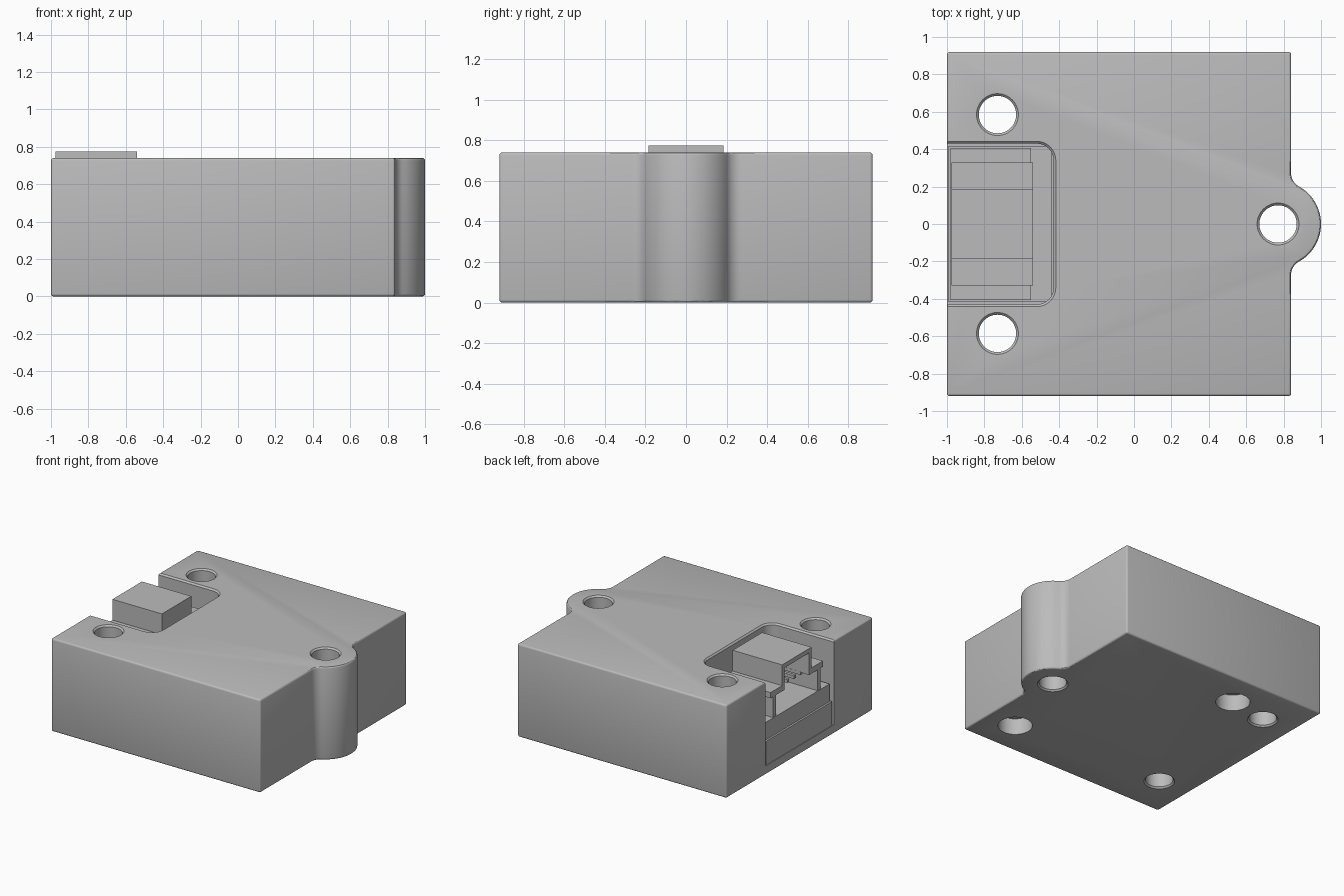
import bpy, bmesh
from math import sin, cos, pi, atan2, radians

if "Cube" in bpy.data.objects:
    bpy.data.objects.remove(bpy.data.objects["Cube"])

grey = bpy.data.materials.new("plain grey")
grey.use_nodes = True
grey.diffuse_color = (0.5, 0.5, 0.5, 1)
grey.node_tree.nodes["Principled BSDF"].inputs["Base Color"].default_value = (0.5, 0.5, 0.5, 1)


def loft(name, layers):
    """Closed solid through stacked outlines: [(points, z), ...]."""
    bm = bmesh.new()
    rings = [[bm.verts.new((x, y, z)) for x, y in pts] for pts, z in layers]
    for a, b in zip(rings, rings[1:]):
        for i in range(len(a)):
            j = (i + 1) % len(a)
            bm.faces.new((a[i], a[j], b[j], b[i]))
    bm.faces.new(rings[0][::-1])
    bm.faces.new(rings[-1])
    bmesh.ops.recalc_face_normals(bm, faces=bm.faces)
    mesh = bpy.data.meshes.new(name)
    bm.to_mesh(mesh)
    bm.free()
    mesh.materials.append(grey)
    ob = bpy.data.objects.new(name, mesh)
    bpy.context.collection.objects.link(ob)
    return ob


def box(name, x0, x1, y0, y1, z0, z1):
    pts = [(x0, y0), (x1, y0), (x1, y1), (x0, y1)]
    return loft(name, [(pts, z0), (pts, z1)])


def arc(cx, cy, r, a0, a1, n):
    return [(cx + r * cos(a0 + (a1 - a0) * i / n), cy + r * sin(a0 + (a1 - a0) * i / n))
            for i in range(n + 1)]


def circle(x, y, r):
    return arc(x, y, r, 0, 2 * pi, 48)[:-1]


# Housing outline: square block with a filleted round lug on +x
H, EDGE, HALF = 0.74, 0.84, 0.92
LUG, LUG_R, FIL = 0.77, 0.23, 0.08
fx = EDGE + FIL
fy = ((LUG_R + FIL) ** 2 - (fx - LUG) ** 2) ** 0.5
ang = atan2(fy, fx - LUG)
outline = [(-1, -HALF), (EDGE, -HALF)]
outline += arc(fx, -fy, FIL, pi, pi - ang, 8)
outline += arc(LUG, 0, LUG_R, -ang, ang, 24)[1:-1]
outline += arc(fx, fy, FIL, pi + ang, pi, 8)
outline += [(EDGE, HALF), (-1, HALF)]
housing = loft("housing", [(outline, 0), (outline, H)])
bevel = housing.modifiers.new("rounded edges", "BEVEL")
bevel.width, bevel.segments = 0.014, 3
bevel.limit_method, bevel.angle_limit = "ANGLE", radians(40)

# Cutters: through holes with softened rims, and blind pockets underneath
cutters = []
SOFT = 0.012
for x, y in ((-0.73, 0.585), (-0.73, -0.585), (LUG, 0)):
    wide, slim = circle(x, y, 0.1 + 2 * SOFT), circle(x, y, 0.1)
    cutters.append(loft("screw_hole_cutter", [
        (wide, -SOFT), (slim, SOFT), (slim, H - SOFT), (wide, H + SOFT)]))
for x, y in ((0.59, -0.64), (-0.4, 0.64)):
    pts = circle(x, y, 0.125)
    cutters.append(loft("locating_pocket_cutter", [(pts, -0.1), (pts, 0.13)]))


# Connector recess, open on the -x side
def recess(d):
    x, y, r = -0.43, 0.43, 0.09
    return ([(-1.2, -y - d)] + arc(x - r, -y + r, r + d, -pi / 2, 0, 8)
            + arc(x - r, y - r, r + d, 0, pi / 2, 8) + [(-1.2, y + d)])


cutters.append(loft("recess_cutter", [
    (recess(0), 0.07), (recess(0), H - SOFT), (recess(2 * SOFT), H + SOFT)]))

for c in cutters:
    m = housing.modifiers.new("cut", "BOOLEAN")
    m.operation, m.solver, m.object = "DIFFERENCE", "EXACT", c
bpy.context.view_layer.objects.active = housing
housing.select_set(True)
for m in list(housing.modifiers):
    bpy.ops.object.modifier_apply(modifier=m.name)
for c in cutters:
    bpy.data.objects.remove(c)
bpy.ops.object.shade_smooth_by_angle(angle=radians(30))

# Panel closing the lower part of the recess, and the connector base on it
box("recess_panel", -0.995, -0.44, -0.415, 0.415, 0.065, 0.26)
box("connector_base", -0.98, -0.55, -0.405, 0.405, 0.255, 0.40)

# Connector shell: back, side walls, shoulders and raised hollow hood
FRONT, BACK = -0.975, -0.54
box("connector_back", -0.6, BACK, -0.33, 0.33, 0.255, 0.61)
for side, s in (("left", 1), ("right", -1)):
    def mirrored(name, y0, y1, z0, z1):
        lo, hi = sorted((s * y0, s * y1))
        return box(side + name, FRONT, BACK, lo, hi, z0, z1)
    mirrored("_connector_wall", 0.26, 0.30, 0.39, 0.58)
    mirrored("_connector_shoulder", 0.155, 0.33, 0.565, 0.61)
    mirrored("_hood_wall", 0.155, 0.185, 0.60, 0.75)
box("hood_top", FRONT, BACK, -0.185, 0.185, 0.74, 0.775)
box("hood_back", -0.575, BACK, -0.17, 0.17, 0.60, 0.75)

# Row of contact pins
for i in range(5):
    y = 0.166 - 0.083 * i
    box("contact_pin", -0.9, -0.59, y - 0.012, y + 0.012, 0.545, 0.57)
